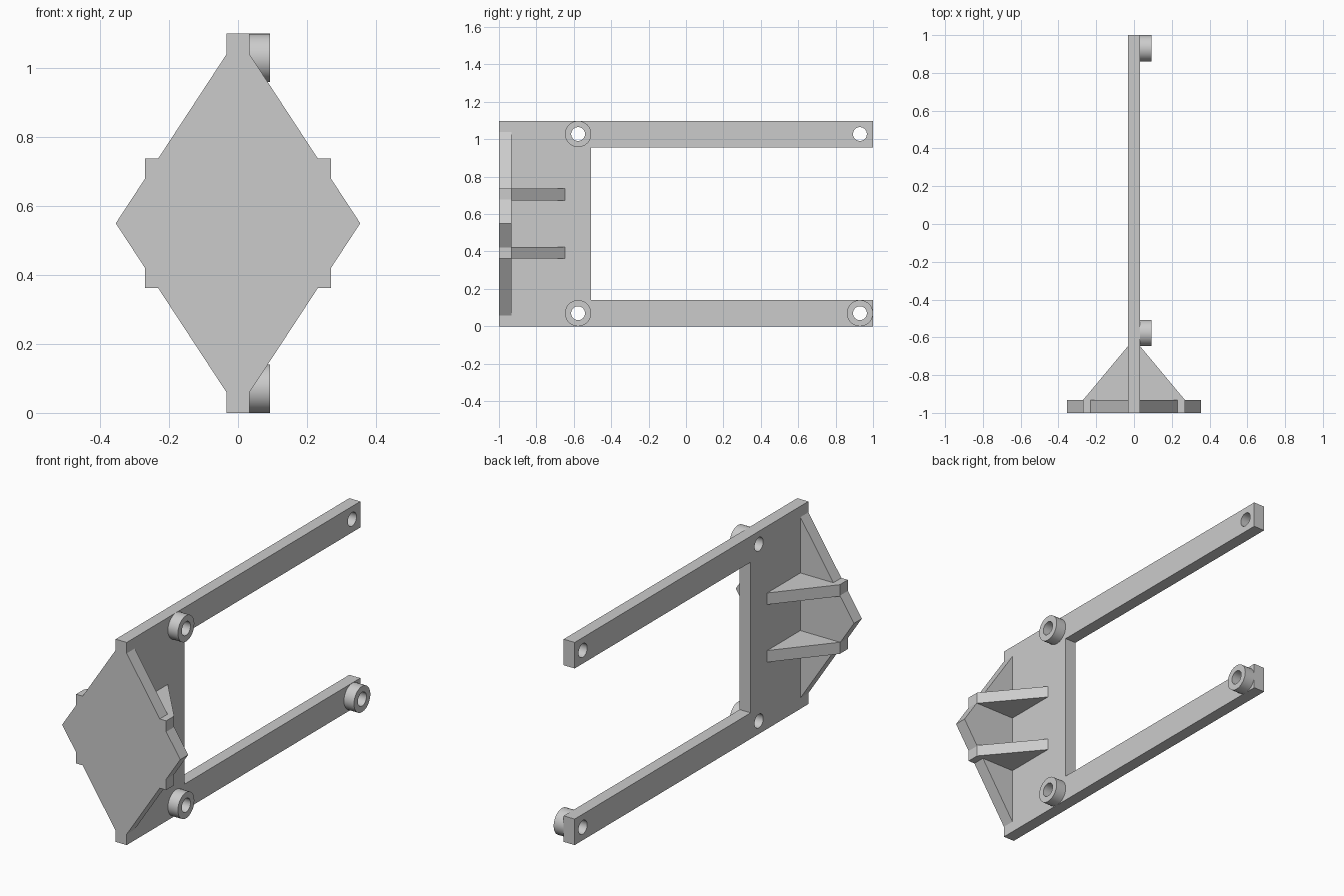
import bpy, bmesh
from math import cos, sin, tau
from mathutils import Matrix

cube = bpy.data.objects.get("Cube")
if cube:
    bpy.data.objects.remove(cube, do_unlink=True)

grey = bpy.data.materials.new("plain_grey")
grey.use_nodes = True
colour = (0.6, 0.6, 0.6, 1)
grey.diffuse_color = colour
grey.node_tree.nodes["Principled BSDF"].inputs["Base Color"].default_value = colour

# Profile planes: columns map profile u, v and depth to world axes
SIDE = Matrix(((0, 0, 1), (1, 0, 0), (0, 1, 0)))
FRONT = Matrix(((1, 0, 0), (0, 0, -1), (0, 1, 0)))
TOP = Matrix.Identity(3)


def circle(u, v, radius, count=48):
    return [(u + radius * cos(tau * i / count), v + radius * sin(tau * i / count))
            for i in range(count)]


def extruded(name, loops, plane, depth, offset):
    """Fill closed profile loops (inner loops are holes) and extrude them."""
    curve = bpy.data.curves.new(name, "CURVE")
    curve.dimensions = "2D"
    curve.fill_mode = "BOTH"
    curve.extrude = depth / 2
    for loop in loops:
        spline = curve.splines.new("POLY")
        spline.points.add(len(loop) - 1)
        for point, (u, v) in zip(spline.points, loop):
            point.co = (u, v, 0, 1)
        spline.use_cyclic_u = True
    obj = bpy.data.objects.new(name, curve)
    bpy.context.collection.objects.link(obj)
    bpy.ops.object.select_all(action="DESELECT")
    obj.select_set(True)
    bpy.context.view_layer.objects.active = obj
    bpy.ops.object.convert(target="MESH")
    obj = bpy.context.view_layer.objects.active
    mesh = obj.data
    mesh.transform(plane.to_4x4() @ Matrix.Translation((0, 0, offset)))
    bm = bmesh.new()
    bm.from_mesh(mesh)
    bmesh.ops.remove_doubles(bm, verts=bm.verts, dist=0.0001)
    bmesh.ops.recalc_face_normals(bm, faces=bm.faces)
    bm.to_mesh(mesh)
    bm.free()
    mesh.materials.clear()
    mesh.materials.append(grey)
    bpy.ops.object.shade_smooth_by_angle(angle=0.6)
    return obj


height, half, arm = 1.098, 0.033, 0.141
middle = height / 2
boss_r, hole_r, boss_len = 0.07, 0.037, 0.06
near, far = -0.577, 0.93
low, high = boss_r, height - boss_r

# Forked side plate with four pin holes
fork = [(-1, 0), (1, 0), (1, arm), (-0.507, arm),
        (-0.507, height - arm), (1, height - arm), (1, height), (-1, height)]
holes = [circle(y, z, hole_r) for y in (near, far) for z in (low, high)]
extruded("forked_plate", [fork] + holes, SIDE, 2 * half, 0)

# Ring bosses on the left side; the upper arm end has none
for name, y, z in (("upper_boss", near, high), ("lower_boss", near, low),
                   ("lower_end_boss", far, low)):
    extruded(name, [circle(y, z, boss_r), circle(y, z, hole_r)],
             SIDE, boss_len, half + boss_len / 2)

# Diamond front plate
reach = 0.49
diamond = [(-half, middle - reach), (half, middle - reach), (0.354, middle),
           (half, middle + reach), (-half, middle + reach), (-0.354, middle)]
extruded("diamond_plate", [diamond], FRONT, 0.068, 0.966)

# Horizontal gusset ribs through the plate
rib = [(-0.27, -1), (0.27, -1), (0.27, -0.932), (half, -0.648),
       (-half, -0.648), (-0.27, -0.932)]
for name, z in (("lower_rib", 0.393), ("upper_rib", 0.705)):
    extruded(name, [rib], TOP, 0.063, z)
